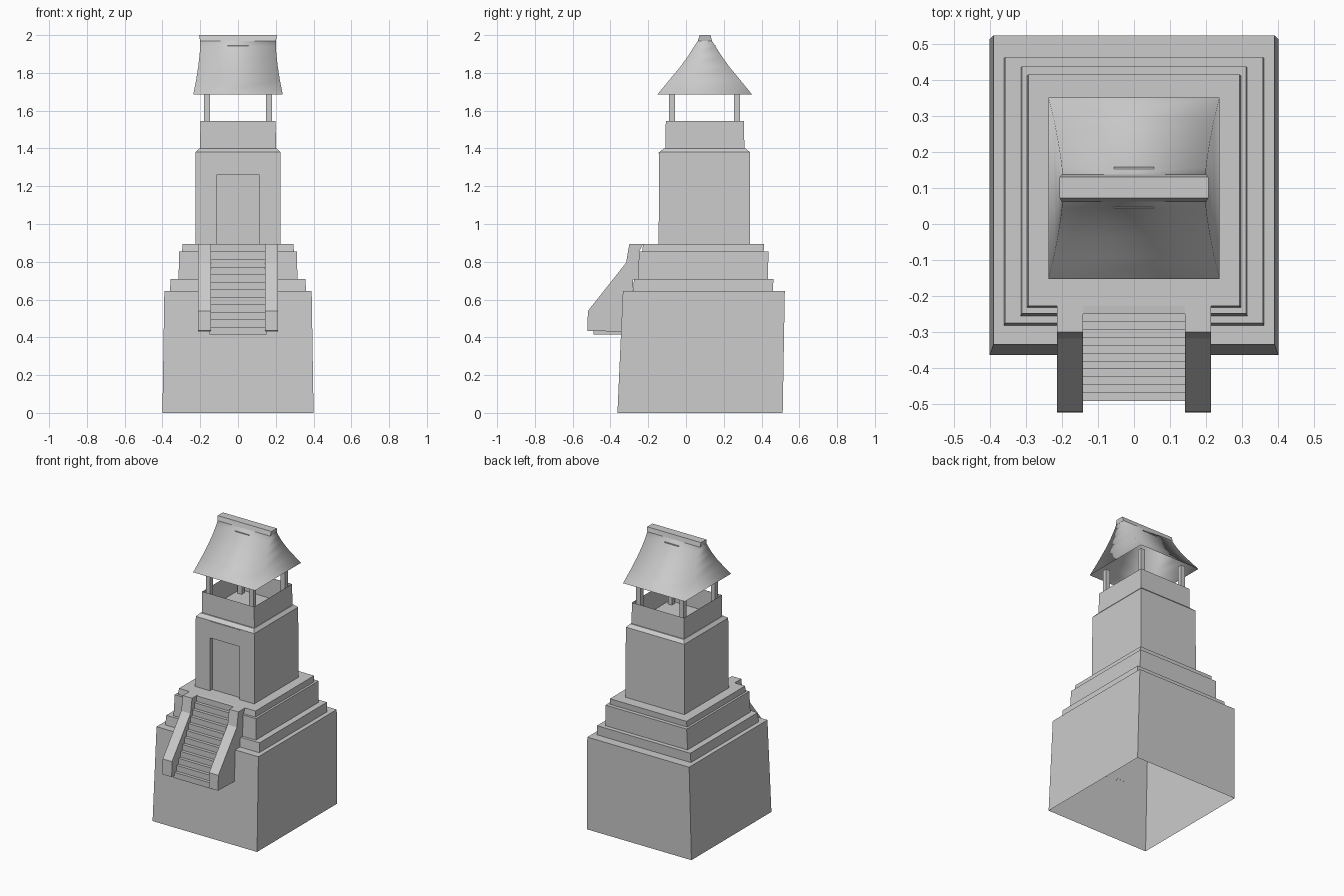
import bpy, bmesh

if "Cube" in bpy.data.objects:
    bpy.data.objects.remove(bpy.data.objects["Cube"])


def finish(name, bm):
    bmesh.ops.recalc_face_normals(bm, faces=bm.faces)
    me = bpy.data.meshes.new(name)
    bm.to_mesh(me)
    bm.free()
    ob = bpy.data.objects.new(name, me)
    bpy.context.collection.objects.link(ob)
    return ob


def loft(name, rings, bottom=False, top=True):
    """Stack of rectangles: (half width x, front y, back y, z)."""
    bm = bmesh.new()
    loops = [[bm.verts.new(p) for p in ((-x, f, z), (x, f, z), (x, b, z), (-x, b, z))]
             for x, f, b, z in rings]
    for a, b in zip(loops, loops[1:]):
        for i in range(4):
            j = (i + 1) % 4
            bm.faces.new((a[i], a[j], b[j], b[i]))
    if bottom:
        bm.faces.new(loops[0][::-1])
    if top:
        bm.faces.new(loops[-1])
    ob = finish(name, bm)
    # shells open at the bottom must face outwards
    if not (bottom and top):
        me = ob.data
        if me.polygons[0].normal.y > 0:
            me.flip_normals()
    return ob


def box(name, x0, x1, y0, y1, z0, z1):
    bm = bmesh.new()
    bmesh.ops.create_cube(bm, size=1)
    for v in bm.verts:
        v.co = (x1 if v.co.x > 0 else x0, y1 if v.co.y > 0 else y0, z1 if v.co.z > 0 else z0)
    return finish(name, bm)


def extrude_x(name, profile, x0, x1):
    """Side profile (y, z) swept from x0 to x1."""
    bm = bmesh.new()
    f = bm.faces.new([bm.verts.new((x0, y, z)) for y, z in profile])
    r = bmesh.ops.extrude_face_region(bm, geom=[f])
    for v in r["geom"]:
        if isinstance(v, bmesh.types.BMVert):
            v.co.x = x1
    return finish(name, bm)


# hollow stepped base, open underneath
loft("stepped_base", [
    (0.40, -0.363, 0.512, 0.0), (0.39, -0.334, 0.523, 0.645),
    (0.36, -0.281, 0.460, 0.645), (0.357, -0.275, 0.463, 0.71),
    (0.315, -0.255, 0.433, 0.71), (0.311, -0.248, 0.437, 0.855),
    (0.296, -0.232, 0.411, 0.855), (0.293, -0.227, 0.414, 0.895)])

# tower with a shallow door recess
tower = loft("tower", [
    (0.226, -0.145, 0.340, 0.895), (0.224, -0.142, 0.338, 1.38),
    (0.205, -0.117, 0.316, 1.40)], bottom=True)
cutter = box("door_cutter", -0.113, 0.113, -0.3, -0.12, 0.85, 1.26)
cutter.hide_render = True
cutter.hide_set(True)
mod = tower.modifiers.new("door", 'BOOLEAN')
mod.operation = 'DIFFERENCE'
mod.object = cutter
mod.solver = 'EXACT'
box("door_lintel", -0.113, 0.113, -0.146, -0.13, 1.372, 1.378)

# thin open parapet above the tower
loft("parapet", [(0.201, -0.109, 0.309, 1.40), (0.199, -0.107, 0.307, 1.545)], top=False)

# four roof posts
for sx in (-1, 1):
    for y in (-0.075, 0.27):
        box("roof_post", sx * 0.165 - 0.016, sx * 0.165 + 0.016,
            y - 0.016, y + 0.016, 1.40, 1.71)

# curved roof shell and ridge
roof = loft("roof", [
    (0.237, -0.152, 0.350, 1.685), (0.222, -0.090, 0.289, 1.76),
    (0.211, -0.032, 0.231, 1.83), (0.204, 0.012, 0.188, 1.89),
    (0.200, 0.043, 0.156, 1.94), (0.200, 0.063, 0.137, 1.97)], top=False)
for p in roof.data.polygons:
    p.use_smooth = True
loft("roof_ridge", [(0.201, 0.063, 0.137, 1.97), (0.206, 0.072, 0.130, 2.0)], bottom=True)
box("roof_beam", -0.055, 0.055, 0.044, 0.158, 1.942, 1.946)

# back edge of the stair parts, following the tiers
back = [(-0.227, 0.895), (-0.248, 0.855), (-0.252, 0.71), (-0.28, 0.705),
        (-0.282, 0.646), (-0.334, 0.645)]

# stairs: twelve steps
n, y0, y1, z0, z1 = 12, -0.49, -0.227, 0.415, 0.893
prof = []
for i in range(n):
    y = y0 + (y1 - y0) * i / n
    prof += [(y, z0 + (z1 - z0) * i / n), (y, z0 + (z1 - z0) * (i + 1) / n)]
extrude_x("stairs", prof + back + [(-0.344, z0)], -0.15, 0.15)

# sloping side walls of the stairs
wall = [(-0.523, 0.435), (-0.519, 0.54), (-0.317, 0.795), (-0.30, 0.895)] + back + [(-0.343, 0.43)]
for s in (-1, 1):
    extrude_x("stair_side_wall", wall, s * 0.142, s * 0.213)
